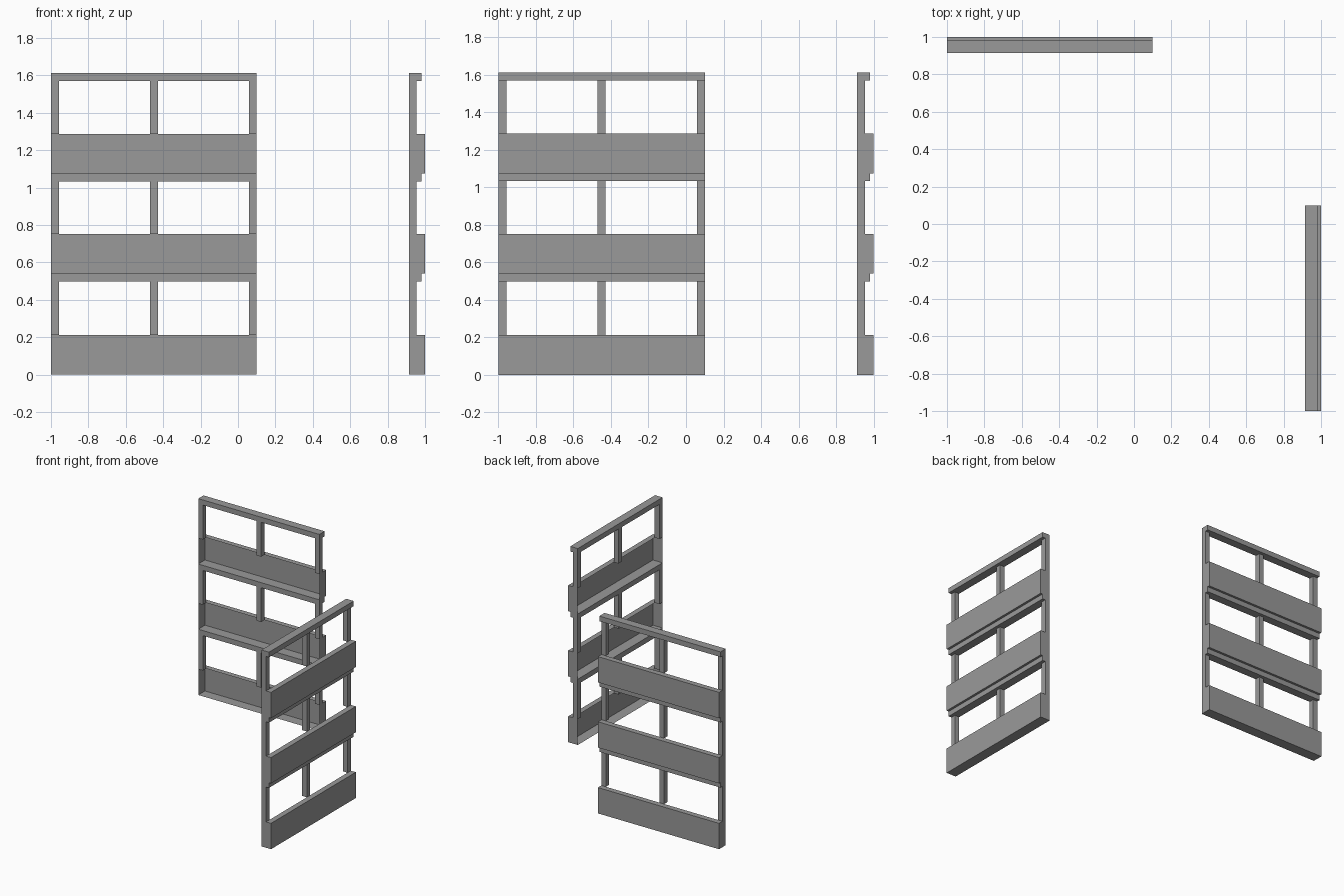
import bpy, bmesh
from math import radians
from mathutils import Matrix, Vector

if "Cube" in bpy.data.objects:
    bpy.data.objects.remove(bpy.data.objects["Cube"])

grey = bpy.data.materials.new("mid_grey")
grey.use_nodes = True
COLOR = (0.32, 0.32, 0.32, 1)
grey.diffuse_color = COLOR
grey.node_tree.nodes["Principled BSDF"].inputs["Base Color"].default_value = COLOR

LENGTH, BACK, POST, RAIL, FACE = 1.1, 0.0, 0.042, 0.068, 0.087
POST_W = 0.042
LEVELS = (0.0, 0.54, 1.075)          # bottom of each spandrel board
BOARD_H, RAIL_H, TOP = 0.212, 0.042, 1.612


def block(bm, x, y, z):
    """Axis-aligned box from (min, max) pairs; returns its faces."""
    size = Vector((x[1] - x[0], y[1] - y[0], z[1] - z[0]))
    mid = Vector((x[0] + x[1], y[0] + y[1], z[0] + z[1])) / 2
    verts = bmesh.ops.create_cube(
        bm, size=1, matrix=Matrix.Translation(mid) @ Matrix.Diagonal(size).to_4x4())["verts"]
    return list({f for v in verts for f in v.link_faces})


def finish(bm, name, placement):
    mesh = bpy.data.meshes.new(name)
    bm.to_mesh(mesh)
    bm.free()
    mesh.materials.append(grey)
    obj = bpy.data.objects.new(name, mesh)
    obj.matrix_world = placement
    bpy.context.collection.objects.link(obj)


def wall(prefix, placement):
    half = LENGTH / 2
    span = (-half, half)

    # Spandrel boards: shells open towards the inside, with a sill on the outer half
    bm = bmesh.new()
    for z in LEVELS:
        top = z + BOARD_H
        faces = block(bm, span, (BACK, FACE), (z, top))
        drop = [f for f in faces if f.normal.y < -0.5 or f.normal.z > 0.5]
        bmesh.ops.delete(bm, geom=drop, context="FACES")
        sill = [bm.verts.new(p) for p in ((-half, POST, top), (half, POST, top),
                                          (half, FACE, top), (-half, FACE, top))]
        bm.faces.new(sill)
    finish(bm, prefix + "_spandrel_boards", placement)

    # Horizontal rails above each window row
    bm = bmesh.new()
    for z in (*LEVELS[1:], TOP):
        block(bm, span, (BACK, RAIL), (z - RAIL_H, z))
    finish(bm, prefix + "_rails", placement)

    # Three window posts per storey
    bm = bmesh.new()
    for low, high in zip(LEVELS, (*LEVELS[1:], TOP)):
        for x in (-half, -POST_W / 2, half - POST_W):
            block(bm, (x, x + POST_W), (BACK, POST), (low + BOARD_H, high - RAIL_H))
    finish(bm, prefix + "_window_posts", placement)


# Two facade walls at right angles, outer faces towards +y and +x
inner = 1 - FACE
wall("rear_wall", Matrix.Translation((-0.45, inner, 0)))
wall("side_wall", Matrix.Translation((inner, -0.45, 0)) @ Matrix.Rotation(radians(-90), 4, "Z"))
